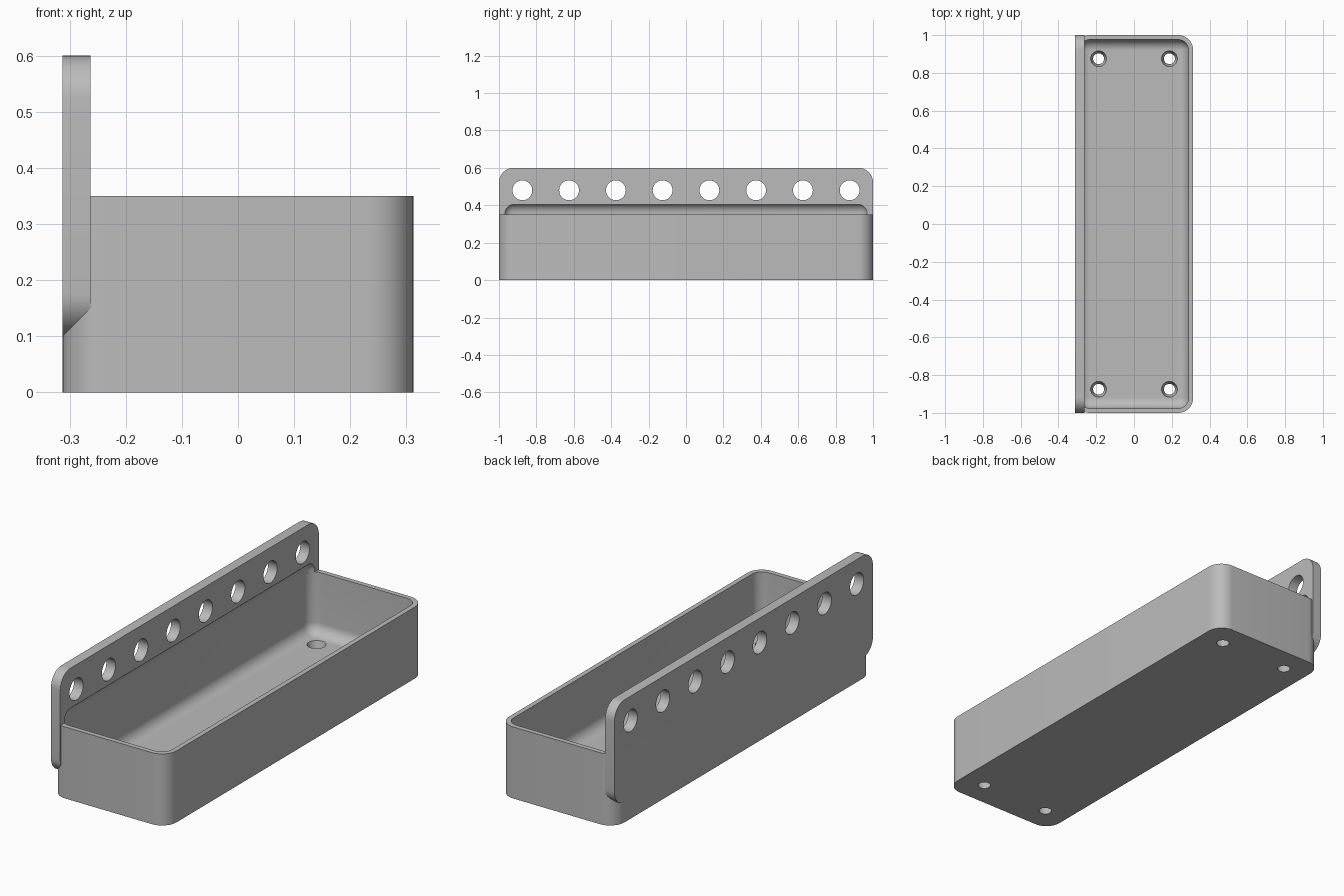
import bpy
import bmesh
from math import acos, asin, cos, pi, sin

if "Cube" in bpy.data.objects:
    bpy.data.objects.remove(bpy.data.objects["Cube"], do_unlink=True)

HALF_W, HALF_L, TRAY_H = 0.3125, 1.0, 0.35
PLATE_T, PLATE_Z0, PLATE_Z1 = 0.05, 0.10, 0.60
WALL, FLOOR, CAVITY_TOP = 0.024, 0.05, 0.413
CORNER, FILLET, STEPS = 0.078, 0.055, 10

grey = bpy.data.materials.new("mid_grey")
grey.use_nodes = True
grey.diffuse_color = (0.5, 0.5, 0.5, 1.0)
for node in grey.node_tree.nodes:
    if node.type == 'BSDF_PRINCIPLED':
        node.inputs["Base Color"].default_value = grey.diffuse_color


def rounded_rect(cu, cv, hu, hv, r):
    """Four arcs of radius r about the corners of a rectangle, from the +u side."""
    points = []
    for quarter, (su, sv) in enumerate([(1, 1), (-1, 1), (-1, -1), (1, -1)]):
        for k in range(STEPS + 1):
            a = (quarter + k / STEPS) * pi / 2
            points.append((cu + su * hu + r * cos(a), cv + sv * hv + r * sin(a)))
    return points


def circle(cu, cv, r, count=40):
    return [(cu + r * cos(2 * pi * k / count), cv + r * sin(2 * pi * k / count))
            for k in range(count)]


def level(bm, points, z):
    """Points as vertices in a horizontal plane."""
    return [bm.verts.new((u, v, z)) for u, v in points]


def upright(bm, points, x):
    """Points as vertices in a plane facing along x."""
    return [bm.verts.new((x, u, v)) for u, v in points]


def quad(bm, a, b, c, d):
    face = bm.faces.new((a, b, c, d))
    # Only narrow strips belong to curved surfaces
    face.smooth = face.calc_area() < 0.02


def bridge(bm, a, b, closed=True):
    for i in range(len(a) if closed else len(a) - 1):
        j = (i + 1) % len(a)
        quad(bm, a[i], a[j], b[j], b[i])


def fill(bm, loops):
    """Flat face bounded by the first loop, with the others as holes."""
    edges = []
    for loop in loops:
        for a, b in zip(loop, loop[1:] + loop[:1]):
            edges.append(bm.edges.get((a, b)) or bm.edges.new((a, b)))
    bmesh.ops.triangle_fill(bm, use_beauty=True, edges=edges)


def finish(name, bm):
    bmesh.ops.recalc_face_normals(bm, faces=bm.faces[:])
    mesh = bpy.data.meshes.new(name)
    bm.to_mesh(mesh)
    bm.free()
    mesh.materials.append(grey)
    mesh.set_sharp_from_angle(angle=0.6)
    bpy.context.scene.collection.objects.link(bpy.data.objects.new(name, mesh))


# Tray: outer wall, rim, inner wall
bm = bmesh.new()
outer = rounded_rect(0, 0, HALF_W - CORNER, HALF_L - CORNER, CORNER)
in_u, in_v = HALF_W - WALL - FILLET, HALF_L - WALL - FILLET
bottom, top = level(bm, outer, 0), level(bm, outer, TRAY_H)
bridge(bm, bottom, top)
ring = level(bm, rounded_rect(0, 0, in_u, in_v, FILLET), TRAY_H)
bridge(bm, top, ring)

# Tray: fillet down to the floor
for k in range(STEPS + 1):
    a = k / STEPS * pi / 2
    radius = max(FILLET * cos(a), 0.003)
    lower = level(bm, rounded_rect(0, 0, in_u, in_v, radius),
                  FLOOR + FILLET * (1 - sin(a)))
    bridge(bm, ring, lower)
    ring = lower

# Tray: tapered screw holes through the floor
holes_low, holes_high = [], []
for sx in (-1, 1):
    for sy in (-1, 1):
        holes_low.append(level(bm, circle(sx * 0.1875, sy * 0.875, 0.029), 0))
        holes_high.append(level(bm, circle(sx * 0.1875, sy * 0.875, 0.042), FLOOR))
        bridge(bm, holes_low[-1], holes_high[-1])
fill(bm, [bottom] + holes_low)
fill(bm, [ring] + holes_high)
finish("tray", bm)

# Plate: outline, full at the back, open at the front where the cavity passes
bm = bmesh.new()
x_back = -HALF_W
x_mid, x_front = x_back + WALL, x_back + PLATE_T
outline = rounded_rect(0, (PLATE_Z0 + PLATE_Z1) / 2, HALF_L - CORNER,
                       (PLATE_Z1 - PLATE_Z0) / 2 - CORNER, CORNER)
back, middle = upright(bm, outline, x_back), upright(bm, outline, x_mid)
bridge(bm, back, middle)
kept = [v > TRAY_H or abs(u) > HALF_L - 0.032 for u, v in outline]
front = [bm.verts.new((x_front, u, v)) if keep else None
         for (u, v), keep in zip(outline, kept)]
for i in range(len(outline)):
    j = (i + 1) % len(outline)
    if front[i] and front[j]:
        quad(bm, middle[i], middle[j], front[j], front[i])

# Plate: filleted recess above the tray rim
start = asin((FILLET - (x_front - x_mid)) / FILLET)
strips = []
for k in range(STEPS + 1):
    a = start + (pi / 2 - start) * k / STEPS
    radius = max(FILLET * cos(a), 0.003)
    arch = rounded_rect(0, CAVITY_TOP - FILLET, in_v, 0, radius)[:2 * STEPS + 2]
    foot = in_v + radius
    arch = [(foot, TRAY_H - 0.05)] + arch + [(-foot, TRAY_H - 0.05)]
    strips.append(upright(bm, arch, x_mid + FILLET * (1 - sin(a))))
for near, far in zip(strips, strips[1:]):
    bridge(bm, near, far, closed=False)
bm.faces.new(strips[-1])

# Plate: row of round holes, then the flat faces
holes_back, holes_front = [], []
for i in range(8):
    hole = circle(-0.875 + 0.25 * i, 0.48, 0.053)
    holes_back.append(upright(bm, hole, x_back))
    holes_front.append(upright(bm, hole, x_front))
    bridge(bm, holes_back[-1], holes_front[-1])
fill(bm, [back] + holes_back)
gap = kept.index(False)
boundary = front[:gap] + strips[0][::-1] + [v for v in front[gap:] if v]
fill(bm, [boundary] + holes_front)
finish("hole_plate", bm)
